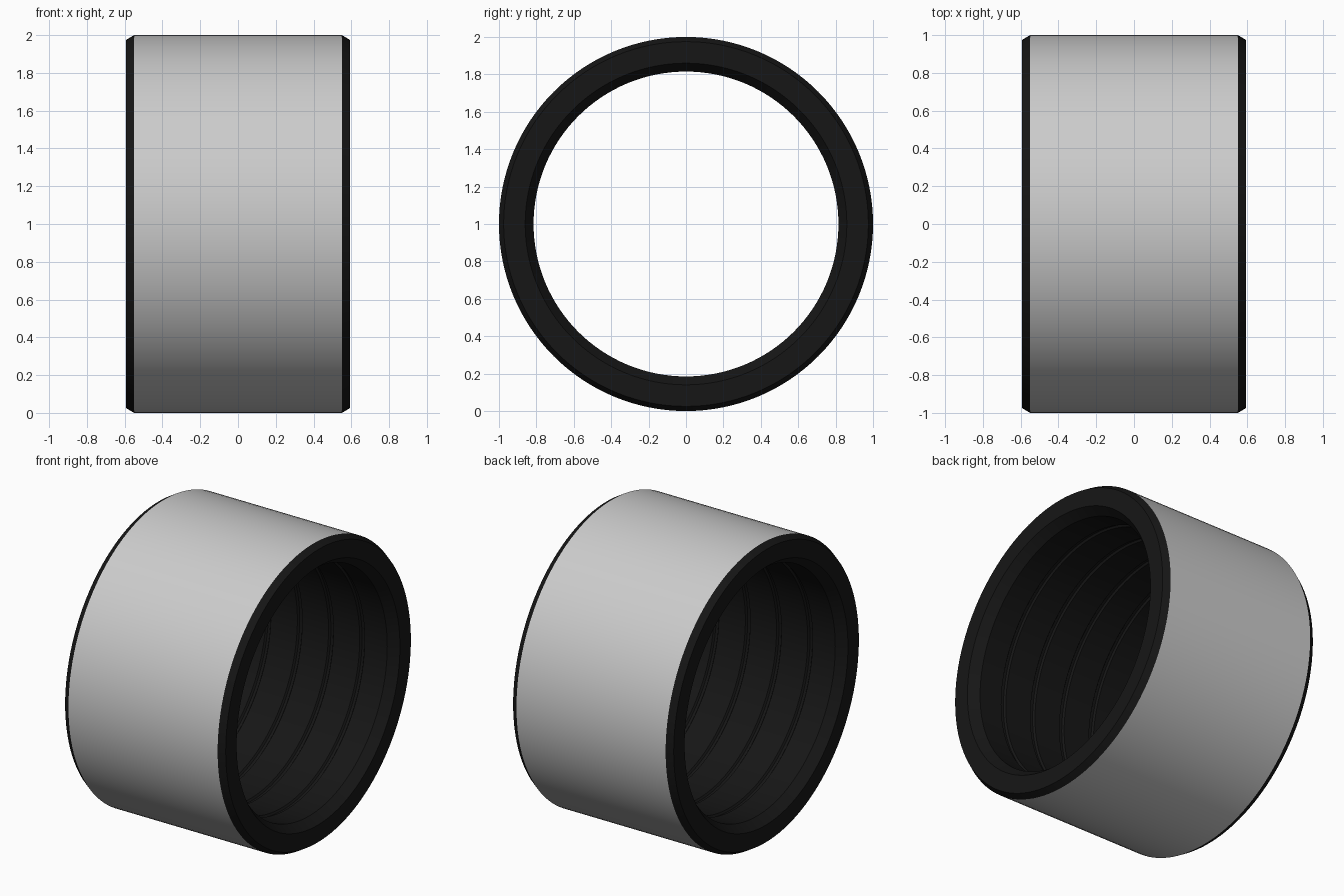
import bpy, bmesh, math

if "Cube" in bpy.data.objects:
    bpy.data.objects.remove(bpy.data.objects["Cube"])

SEG = 128


def lathe(name, profile, color=None, closed=False):
    """Spin an (x, radius) profile about the x axis, centred at z = 1."""
    bm = bmesh.new()
    rings = []
    for x, r in profile:
        ring = []
        for i in range(SEG):
            a = 2 * math.pi * i / SEG
            ring.append(bm.verts.new((x, r * math.cos(a), 1 + r * math.sin(a))))
        rings.append(ring)
    pairs = list(zip(rings, rings[1:]))
    if closed:
        pairs.append((rings[-1], rings[0]))
    for a, b in pairs:
        for i in range(SEG):
            j = (i + 1) % SEG
            bm.faces.new((a[i], b[i], b[j], a[j]))
    me = bpy.data.meshes.new(name)
    bm.to_mesh(me)
    bm.free()
    ob = bpy.data.objects.new(name, me)
    bpy.context.collection.objects.link(ob)
    if color:
        mat = bpy.data.materials.new(name + "_material")
        mat.diffuse_color = color
        mat.use_nodes = True
        mat.node_tree.nodes["Principled BSDF"].inputs["Base Color"].default_value = mat.diffuse_color
        me.materials.append(mat)
    bpy.context.view_layer.objects.active = ob
    ob.select_set(True)
    bpy.ops.object.shade_smooth_by_angle(angle=math.radians(20))
    ob.select_set(False)
    return ob


# Outer sleeve band
lathe("outer_sleeve", [(0.55, 1.0), (-0.55, 1.0)])

# Dark liner: chamfered end faces and a bore with four shallow grooves
BORE, DEPTH, HALF = 0.815, 0.012, 0.018
left_end = [(-0.55, 1.0), (-0.592, 0.975), (-0.592, 0.86), (-0.53, BORE)]
grooves = []
for k in range(4):
    c = -0.345 + 0.23 * k
    grooves += [(c - HALF, BORE), (c - HALF / 2, BORE + DEPTH),
                (c + HALF / 2, BORE + DEPTH), (c + HALF, BORE)]
right_end = [(-x, r) for x, r in reversed(left_end)]
lathe("bore_liner", left_end + grooves + right_end, (0.008, 0.008, 0.008, 1))
